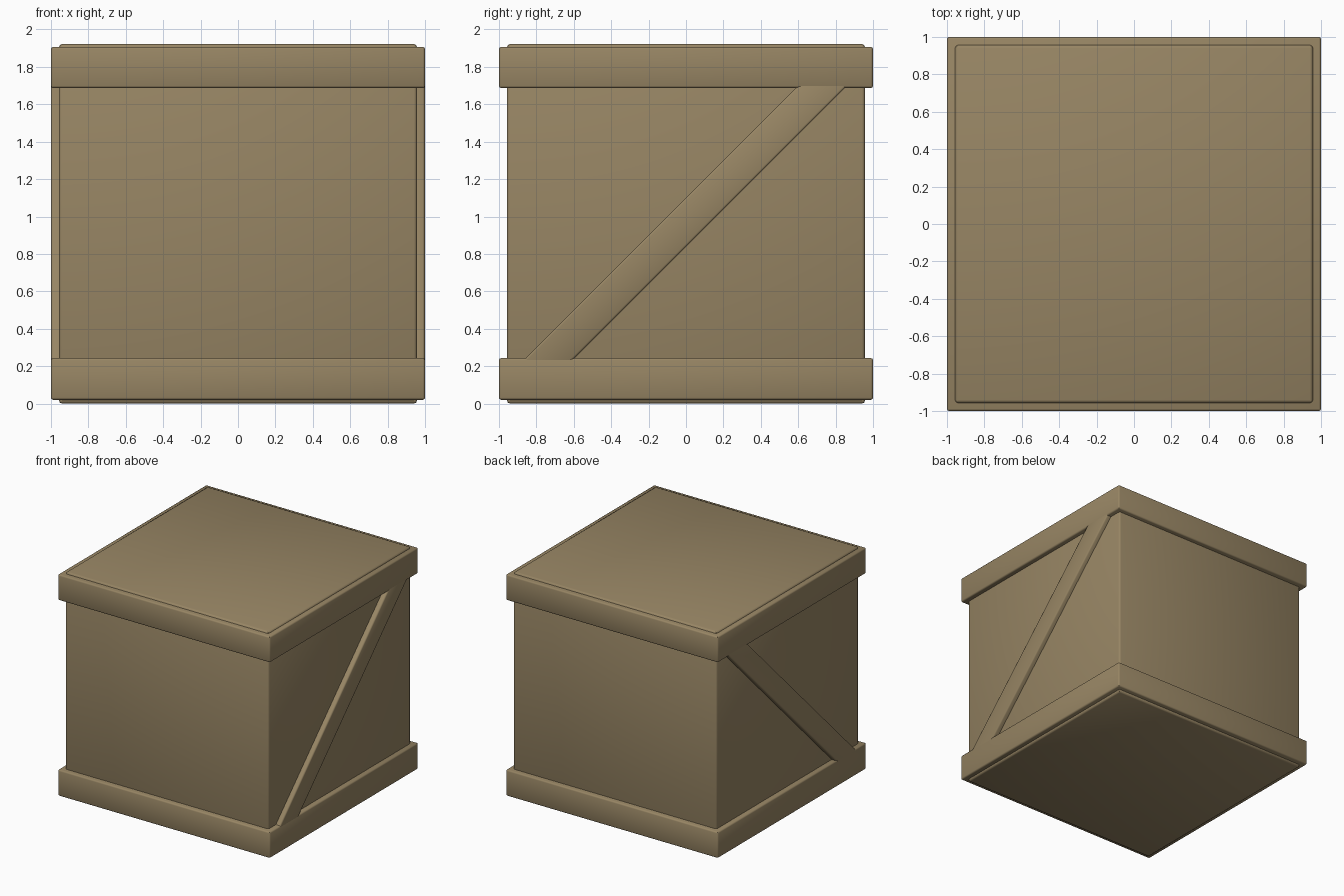
import bpy, bmesh

if "Cube" in bpy.data.objects:
    bpy.data.objects.remove(bpy.data.objects["Cube"])

wood = bpy.data.materials.new("brown wood")
wood.diffuse_color = (0.31, 0.235, 0.127, 1)
wood.use_nodes = True
wood.node_tree.nodes["Principled BSDF"].inputs["Base Color"].default_value = wood.diffuse_color


def prism(name, outline, x0, x1, bevel):
    """Extrude a (y, z) outline from x0 to x1 and round its edges."""
    bm = bmesh.new()
    face = bm.faces.new([bm.verts.new((x0, y, z)) for y, z in outline])
    ext = bmesh.ops.extrude_face_region(bm, geom=[face])
    for v in ext["geom"]:
        if isinstance(v, bmesh.types.BMVert):
            v.co.x = x1
    bmesh.ops.recalc_face_normals(bm, faces=bm.faces)
    bmesh.ops.bevel(bm, geom=bm.edges[:], offset=bevel, segments=2,
                    profile=0.5, affect='EDGES', clamp_overlap=True)
    bmesh.ops.recalc_face_normals(bm, faces=bm.faces)
    me = bpy.data.meshes.new(name)
    bm.to_mesh(me)
    bm.free()
    me.materials.append(wood)
    ob = bpy.data.objects.new(name, me)
    bpy.context.collection.objects.link(ob)
    bpy.context.view_layer.objects.active = ob
    ob.select_set(True)
    bpy.ops.object.shade_smooth_by_angle(angle=0.8)
    ob.select_set(False)
    return ob


def box(name, half, z0, z1, bevel):
    return prism(name, [(-half, z0), (half, z0), (half, z1), (-half, z1)],
                 -half, half, bevel)


# crate body, standing slightly proud of the bands at top and bottom
box("crate_body", 0.957, 0.0, 1.922, 0.016)

# bands round the bottom and top
box("bottom_band", 1.0, 0.02, 0.243, 0.012)
box("top_band", 1.0, 1.687, 1.907, 0.012)

# diagonal braces on the two sides, flush with the bands, ends buried in them
z0, z1 = 0.19, 1.74
outline = [(z0 - 1.1, z0), (z0 - 0.838, z0), (z1 - 0.838, z1), (z1 - 1.1, z1)]
for side, name in ((1, "right_brace"), (-1, "left_brace")):
    prism(name, outline, side * 0.92, side * 0.9996, 0.012)
